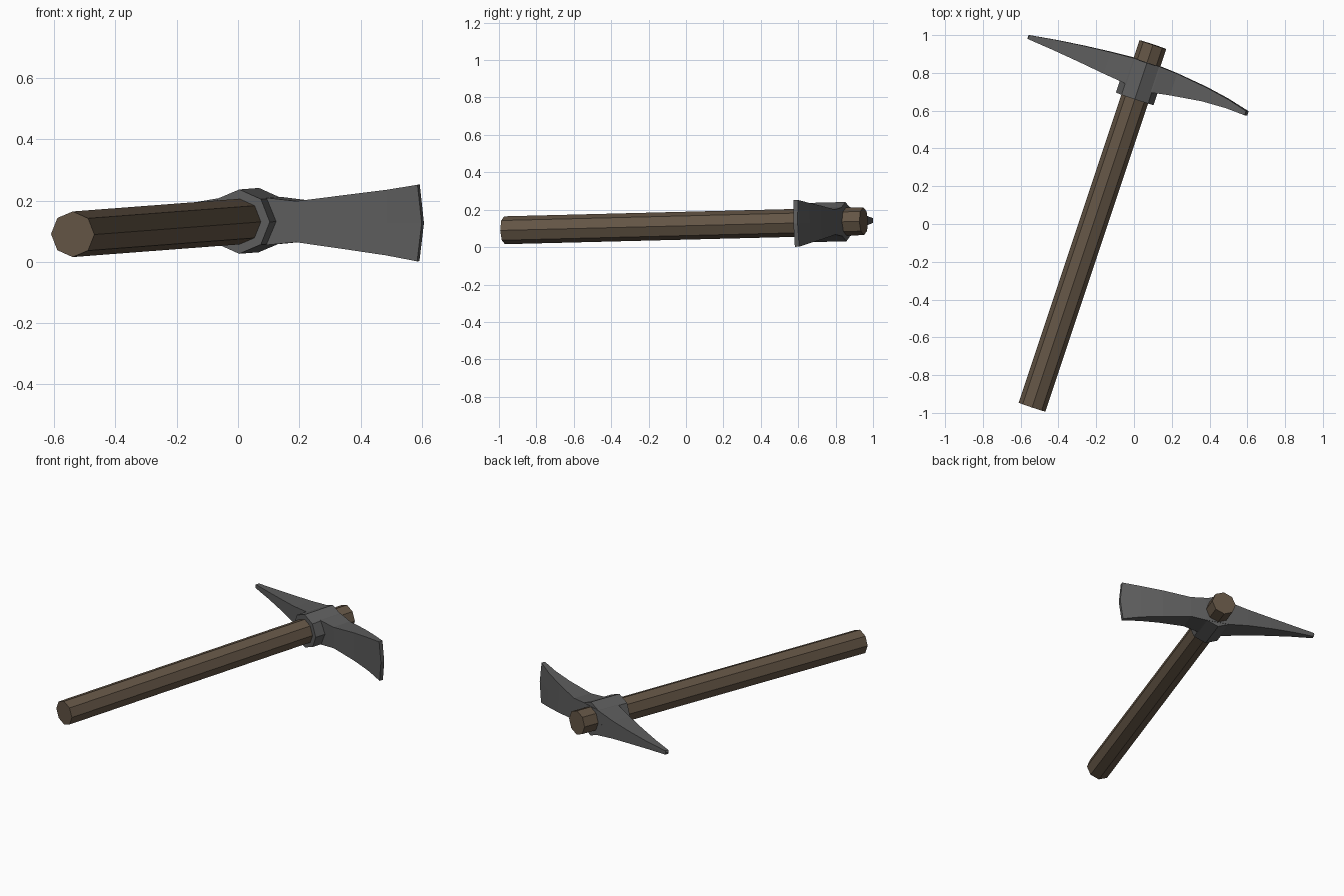
import bpy, bmesh
from mathutils import Matrix, Vector

if "Cube" in bpy.data.objects:
    bpy.data.objects.remove(bpy.data.objects["Cube"])

# Tool frame: local x runs along the head, local z runs up the handle
U = Vector((0.316, 0.949, 0.024)).normalized()
V = Vector((0.949, -0.316, -0.0125)).normalized()
W = U.cross(V).normalized()
V = W.cross(U)
frame = Matrix((V, W, U)).transposed().to_4x4()
frame.translation = (-0.195, 0.065, 0.1162)


def material(name, color):
    m = bpy.data.materials.new(name)
    m.diffuse_color = color
    m.use_nodes = True
    m.node_tree.nodes["Principled BSDF"].inputs["Base Color"].default_value = m.diffuse_color
    return m


wood = material("wood", (0.127, 0.091, 0.06, 1))
iron = material("iron", (0.11, 0.11, 0.11, 1))


def make(name, bm, mat):
    bmesh.ops.recalc_face_normals(bm, faces=bm.faces)
    mesh = bpy.data.meshes.new(name)
    bm.to_mesh(mesh)
    bm.free()
    mesh.materials.append(mat)
    ob = bpy.data.objects.new(name, mesh)
    bpy.context.collection.objects.link(ob)
    ob.matrix_world = frame
    return ob


def octagon_bar(name, radius, low, high, mat):
    bm = bmesh.new()
    bmesh.ops.create_cone(bm, cap_ends=True, segments=8, radius1=radius, radius2=radius,
                          depth=high - low, matrix=Matrix.Translation((0, 0, (low + high) / 2)))
    return make(name, bm, mat)


# Handle and the collar around it
octagon_bar("handle", 0.0745, -1.091, 0.933, wood)
collar = octagon_bar("collar", 0.105, 0.63, 0.833, iron)

# Pick point and flared blade: (along, underside, top, half width, bulge of centre line)
stations = [
    (-0.636, 0.752, 0.774, 0.012, -0.004),
    (-0.500, 0.740, 0.794, 0.022, 0),
    (-0.350, 0.724, 0.812, 0.037, 0),
    (-0.200, 0.706, 0.826, 0.055, 0),
    (-0.074, 0.693, 0.835, 0.077, 0),
    (0.074, 0.691, 0.835, 0.077, 0),
    (0.170, 0.708, 0.829, 0.067, 0),
    (0.341, 0.732, 0.809, 0.090, 0),
    (0.470, 0.738, 0.786, 0.107, 0),
    (0.578, 0.734, 0.758, 0.125, 0.015),
]
bm = bmesh.new()
rings = []
for x, lo, hi, h, b in stations:
    section = [(x, -h, lo), (x + b, 0, lo), (x, h, lo), (x, h, hi), (x + b, 0, hi), (x, -h, hi)]
    rings.append([bm.verts.new(p) for p in section])
for r, s in zip(rings, rings[1:]):
    for i in range(6):
        j = (i + 1) % 6
        bm.faces.new((r[i], r[j], s[j], s[i]))
for r in (rings[0], rings[-1]):
    bm.faces.new((r[0], r[1], r[4], r[5]))
    bm.faces.new((r[1], r[2], r[3], r[4]))
head = make("pick_head", bm, iron)

# Merge the collar into the head
mod = head.modifiers.new("collar", 'BOOLEAN')
mod.operation = 'UNION'
mod.solver = 'EXACT'
mod.object = collar
bpy.context.view_layer.objects.active = head
bpy.context.view_layer.update()
bpy.ops.object.modifier_apply(modifier=mod.name)
bpy.data.objects.remove(collar)
